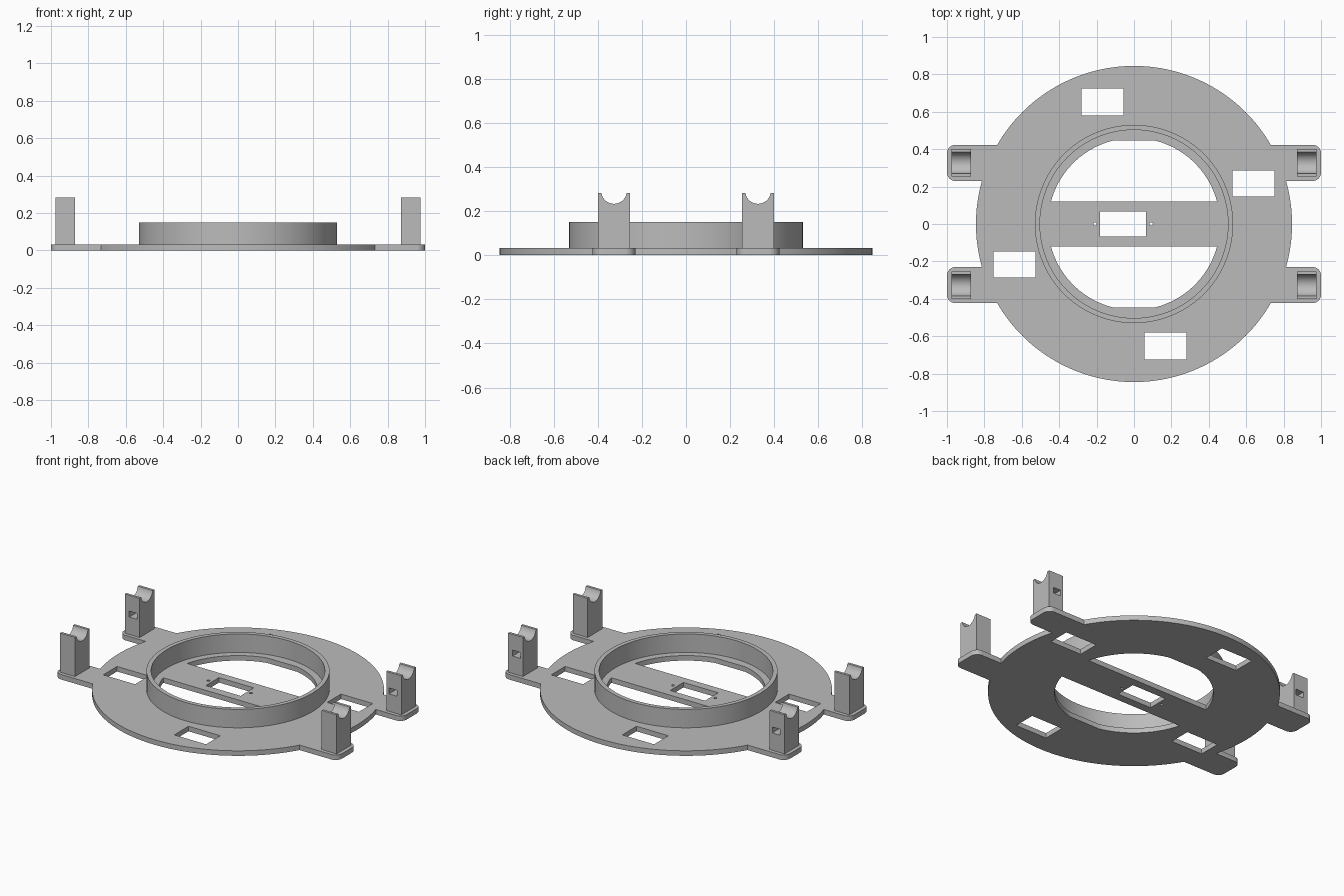
import bpy, bmesh
from math import sin, cos, asin, pi, radians, hypot

if "Cube" in bpy.data.objects:
    bpy.data.objects.remove(bpy.data.objects["Cube"])

grey = bpy.data.materials.new("plain grey")
grey.use_nodes = True
grey.diffuse_color = (0.5, 0.5, 0.5, 1)
grey.node_tree.nodes["Principled BSDF"].inputs["Base Color"].default_value = (0.5, 0.5, 0.5, 1)

PLATE_R, PLATE_T = 0.845, 0.032
TAB_IN, TAB_OUT, TAB_R = 0.23, 0.423, 0.045


def arc(r, a0, a1, n, cx=0, cy=0):
    return [(cx + r * cos(a0 + (a1 - a0) * i / n), cy + r * sin(a0 + (a1 - a0) * i / n))
            for i in range(n + 1)]


def circle(r, n, cx=0, cy=0):
    return arc(r, 0, 2 * pi, n, cx, cy)[:-1]


def rect(x0, x1, y0, y1):
    return [(x0, y0), (x1, y0), (x1, y1), (x0, y1)]


def finish(obj):
    obj.data.materials.clear()
    obj.data.materials.append(grey)
    bpy.ops.object.select_all(action='DESELECT')
    obj.select_set(True)
    bpy.context.view_layer.objects.active = obj
    bpy.ops.object.shade_smooth_by_angle(angle=radians(30))


def slab(name, loops, z0, z1):
    """Extrude a flat outline, with holes, from z0 to z1."""
    curve = bpy.data.curves.new(name, 'CURVE')
    curve.dimensions, curve.fill_mode = '2D', 'BOTH'
    curve.extrude = (z1 - z0) / 2
    for pts in loops:
        s = curve.splines.new('POLY')
        s.points.add(len(pts) - 1)
        for p, (x, y) in zip(s.points, pts):
            p.co = (x, y, 0, 1)
        s.use_cyclic_u = True
    tmp = bpy.data.objects.new(name + " outline", curve)
    bpy.context.collection.objects.link(tmp)
    dg = bpy.context.evaluated_depsgraph_get()
    mesh = bpy.data.meshes.new_from_object(tmp.evaluated_get(dg))
    bpy.data.objects.remove(tmp)
    bm = bmesh.new()
    bm.from_mesh(mesh)
    bmesh.ops.remove_doubles(bm, verts=bm.verts, dist=0.0002)
    bmesh.ops.translate(bm, verts=bm.verts, vec=(0, 0, (z0 + z1) / 2))
    bmesh.ops.recalc_face_normals(bm, faces=bm.faces)
    bm.to_mesh(mesh)
    bm.free()
    obj = bpy.data.objects.new(name, mesh)
    bpy.context.collection.objects.link(obj)
    finish(obj)
    return obj


# Base plate outline: one quadrant with its tab, mirrored round
a_in, a_out = asin(TAB_IN / PLATE_R), asin(TAB_OUT / PLATE_R)
quad = arc(PLATE_R, 0, a_in, 8)
quad += arc(TAB_R, -pi / 2, 0, 8, 1 - TAB_R, TAB_IN + TAB_R)
quad += arc(TAB_R, 0, pi / 2, 8, 1 - TAB_R, TAB_OUT - TAB_R)
quad += arc(PLATE_R, a_out, pi / 2, 32)
half = quad + [(-x, y) for x, y in quad[-2::-1]]
outline = half + [(x, -y) for x, y in half[-2:0:-1]]

# Two D-shaped openings either side of the crossbar, trimmed flat at the far edge
OPEN_R, BAR, FLAT = 0.46, 0.12, 0.447
a_bar, a_flat = asin(BAR / OPEN_R), asin(FLAT / OPEN_R)
opening = arc(OPEN_R, a_bar, a_flat, 24) + arc(OPEN_R, pi - a_flat, pi - a_bar, 24)
holes = [opening, [(x, -y) for x, y in opening]]

# Rectangular slots, in pairs opposite each other
for x0, x1, y0, y1 in ((-0.282, -0.057, 0.581, 0.725), (0.527, 0.752, 0.147, 0.287)):
    holes += [rect(x0, x1, y0, y1), rect(-x1, -x0, -y1, -y0)]

# Off-centre slot in the crossbar with its two screw holes
holes.append(rect(-0.181, 0.065, -0.067, 0.067))
holes += [circle(0.009, 16, x, 0) for x in (-0.208, 0.092)]
slab("base_plate", [outline] + holes, 0, PLATE_T)

# Raised collar
slab("collar_ring", [circle(0.53, 128), circle(0.503, 128)], PLATE_T - 0.001, 0.15)


# Posts with a cradle on top and a small through-slot
def box(bm, x0, x1, y0, y1, z0, z1):
    verts = bmesh.ops.create_cube(bm, size=1)["verts"]
    for v in verts:
        v.co = (x0 if v.co.x < 0 else x1, y0 if v.co.y < 0 else y1, z0 if v.co.z < 0 else z1)


def post(name, sx, sy):
    x0, x1, y0, y1, top = 0.872, 0.977, 0.253, 0.4, 0.282
    yc, r, zc = (y0 + y1) / 2, 0.058, 0.291
    half_w = (r * r - (zc - top) ** 2) ** 0.5
    a = asin((zc - top) / r)
    profile = [(y0, PLATE_T - 0.001), (y1, PLATE_T - 0.001), (y1, top)]
    profile += arc(r, -a, a - pi, 24, yc, zc) + [(y0, top)]
    bm = bmesh.new()
    face = bm.faces.new([bm.verts.new((x0, y, z)) for y, z in profile])
    out = bmesh.ops.extrude_face_region(bm, geom=[face])["geom"]
    bmesh.ops.translate(bm, vec=(x1 - x0, 0, 0),
                        verts=[g for g in out if isinstance(g, bmesh.types.BMVert)])
    cut = bmesh.new()
    box(cut, 0.89, 0.946, 0.2, 0.45, 0.143, 0.181)
    objs = []
    for b, n in ((bm, name), (cut, name + "_cutter")):
        for v in b.verts:
            v.co.x *= sx
            v.co.y *= sy
        bmesh.ops.recalc_face_normals(b, faces=b.faces)
        mesh = bpy.data.meshes.new(n)
        b.to_mesh(mesh)
        b.free()
        objs.append(bpy.data.objects.new(n, mesh))
        bpy.context.collection.objects.link(objs[-1])
    body, cutter = objs
    mod = body.modifiers.new("slot", 'BOOLEAN')
    mod.operation, mod.solver, mod.object = 'DIFFERENCE', 'EXACT', cutter
    dg = bpy.context.evaluated_depsgraph_get()
    result = bpy.data.meshes.new_from_object(body.evaluated_get(dg))
    body.modifiers.clear()
    body.data = result
    bpy.data.objects.remove(cutter)
    finish(body)


for sx, side in ((1, "left"), (-1, "right")):
    for sy, end in ((-1, "front"), (1, "back")):
        post(f"{end}_{side}_post", sx, sy)
